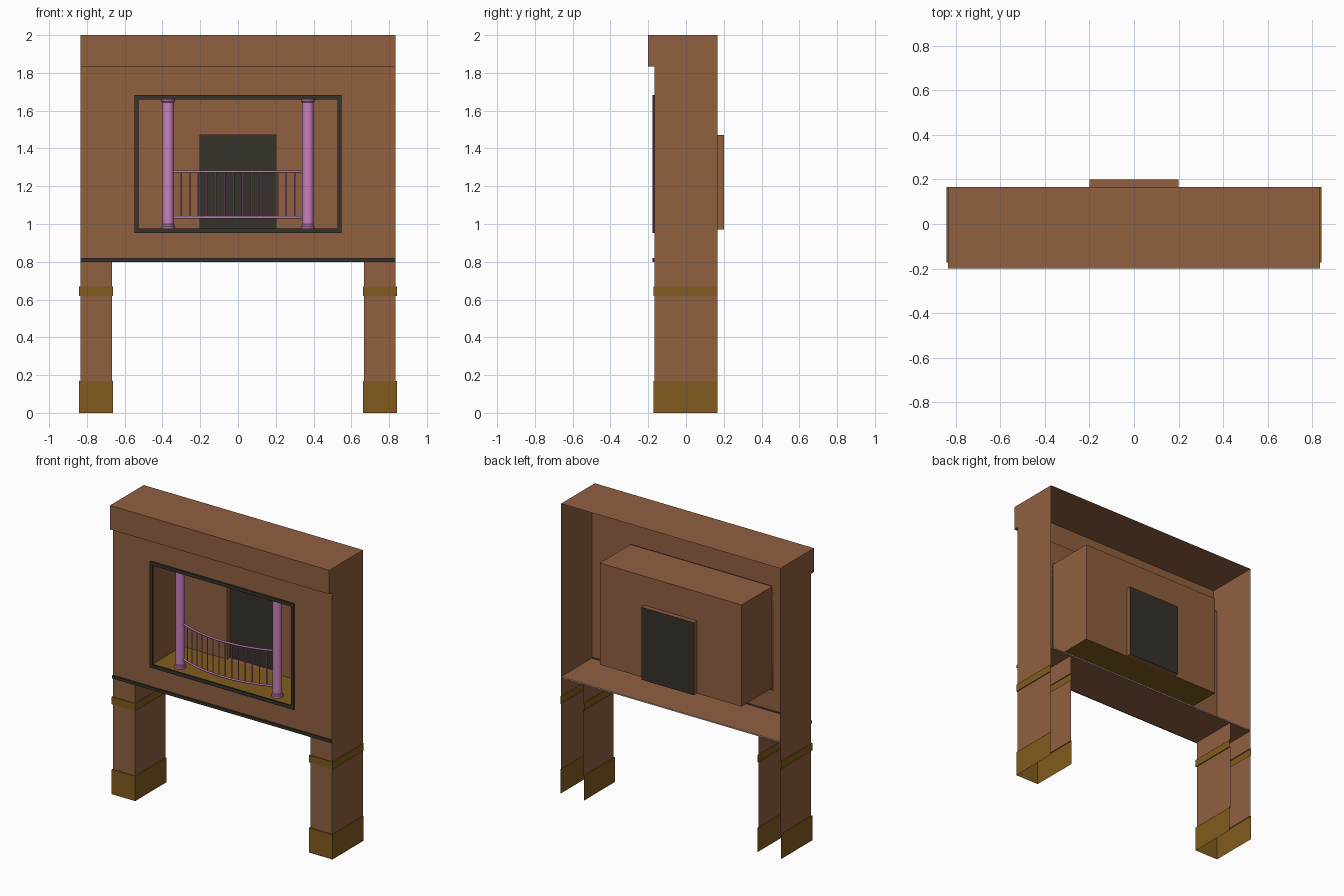
import bpy, bmesh, math

if "Cube" in bpy.data.objects:
    bpy.data.objects.remove(bpy.data.objects["Cube"])

def material(name, rgb):
    m = bpy.data.materials.new(name)
    m.diffuse_color = (*rgb, 1)
    m.use_nodes = True
    m.node_tree.nodes["Principled BSDF"].inputs["Base Color"].default_value = m.diffuse_color
    return m

BROWN = material("brown", (0.28, 0.115, 0.051))
OCHRE = material("ochre", (0.22, 0.107, 0.013))
DARK = material("dark", (0.037, 0.032, 0.023))
PURPLE = material("purple", (0.58, 0.22, 0.51))

def mesh(name, verts, faces, mats, ids=None):
    me = bpy.data.meshes.new(name)
    me.from_pydata(verts, [], faces)
    for m in mats:
        if m:
            me.materials.append(m)
    for p in me.polygons:
        p.material_index = ids[p.index] if ids else 0
    ob = bpy.data.objects.new(name, me)
    bpy.context.collection.objects.link(ob)
    return ob

SIDES = {"bottom": (0, 2, 3, 1), "top": (4, 5, 7, 6), "front": (0, 1, 5, 4),
         "back": (2, 6, 7, 3), "left": (0, 4, 6, 2), "right": (1, 3, 7, 5)}

def box(name, x, y, z, mat, sides=tuple(SIDES), inward=False):
    """Box from three ranges that keeps only the listed sides."""
    v = [(a, b, c) for c in z for b in y for a in x]
    f = [SIDES[s][::-1] if inward else SIDES[s] for s in sides]
    return mesh(name, v, f, [mat])

def border(name, y, outer, inner, mat):
    """Flat front-facing panel with a rectangular hole; rects are (half width, z0, z1)."""
    v = [(sx * w, y, z) for w, z0, z1 in (outer, inner)
         for sx, z in ((-1, z0), (1, z0), (1, z1), (-1, z1))]
    f = [(i, (i + 1) % 4, (i + 1) % 4 + 4, i + 4) for i in range(4)]
    return mesh(name, v, f, [mat])

def mirror(ob):
    ob.modifiers.new("mirror", 'MIRROR').use_axis = (True, False, False)

W, F, B = 0.835, -0.167, 0.167      # half width, wall front, open back

# outer shell, open at the back
border("front_wall", F, (W, 0.82, 1.835), (0.54, 0.96, 1.675), BROWN)
box("side_walls", (-W, W), (F, B), (0.8, 2), BROWN, ("left", "right"))
box("top_panel", (-W, W), (-0.2, B), (1.835, 2), BROWN, ("top",))
box("cornice", (-W, W), (-0.2, F), (1.835, 2), BROWN, ("front", "left", "right", "bottom"))
box("floor_slab", (-W, W), (F, B), (0.8, 0.808), BROWN, ("top", "bottom"))
box("floor_edge", (-W, W), (F, B), (0.8, 0.808), None, ("back",))
box("ledge_strip", (-W, W), (-0.177, F), (0.8, 0.82), DARK)

# window frame with thickness
frame = border("window_frame", -0.178, (0.548, 0.953, 1.683), (0.527, 0.977, 1.66), DARK)
sol = frame.modifiers.new("thickness", 'SOLIDIFY')
sol.thickness, sol.offset = 0.011, -1

# alcove behind the window
A, Z0, Z1 = 0.54, 0.97, 1.67
box("alcove_shell", (-A, A), (F, B), (Z0, Z1), BROWN, ("top", "left", "right"), True)
box("alcove_floor", (-A, A), (F, B), (Z0, Z1), OCHRE, ("bottom",), True)
D, DZ = 0.2, 1.47
mesh("alcove_back_wall",
     [(x, B, z) for x, z in ((-A, Z0), (-D, Z0), (-D, DZ), (D, DZ), (D, Z0), (A, Z0),
                             (A, Z1), (D, Z1), (-D, Z1), (-A, Z1))],
     [(0, 1, 2, 8, 9), (2, 3, 7, 8), (4, 5, 6, 7, 3)], [BROWN])

# recessed doorway
box("door_jambs", (-D, D), (B, 0.2), (Z0, DZ), BROWN, ("top", "left", "right", "bottom"), True)
box("door_panel", (-D, D), (B, 0.2), (Z0, DZ), DARK, ("back",), True)

# legs: U-shaped sheets with stepped bands
o = 0.006
rows = [(0, o), (0.17, o), (0.17, 0), (0.62, 0), (0.62, o), (0.67, o), (0.67, 0), (0.8, 0)]
verts = []
for z, e in rows:
    xi, xo, y = 0.668 - e, W + e, F - e
    verts += [(xi, B, z), (xi, y, z), (xo, y, z), (xo, B, z)]
faces, ids = [], []
for r in range(len(rows) - 1):
    for c in range(3):
        i = r * 4 + c
        faces.append((i, i + 1, i + 5, i + 4))
        ids.append(0 if r in (2, 6) else 1)
mirror(mesh("legs", verts, faces, [BROWN, OCHRE], ids))

# columns, turned from a profile
profile = [(0.037, 0.972), (0.037, 0.984), (0.033, 0.988), (0.033, 0.996), (0.03, 1.0),
           (0.03, 1.642), (0.037, 1.65), (0.037, 1.662)]
N, CX, CY = 24, 0.37, -0.1
verts = [(CX + r * math.cos(2 * math.pi * k / N), CY + r * math.sin(2 * math.pi * k / N), z)
         for r, z in profile for k in range(N)]
faces = [(r * N + k, r * N + (k + 1) % N, (r + 1) * N + (k + 1) % N, (r + 1) * N + k)
         for r in range(len(profile) - 1) for k in range(N)]
faces += [tuple(reversed(range(N))), tuple(range(len(verts) - N, len(verts)))]
cols = mesh("columns", verts, faces, [PURPLE])
bpy.context.view_layer.objects.active = cols
cols.select_set(True)
bpy.ops.object.shade_smooth_by_angle(angle=math.radians(30))
cols.select_set(False)
mirror(cols)

# bowed railing between the columns
def rods(name, paths, radius):
    cu = bpy.data.curves.new(name, 'CURVE')
    cu.dimensions = '3D'
    cu.bevel_depth, cu.bevel_resolution, cu.use_fill_caps = radius, 1, True
    for pts in paths:
        s = cu.splines.new('POLY')
        s.points.add(len(pts) - 1)
        for p, q in zip(s.points, pts):
            p.co = (*q, 1)
    cu.materials.append(PURPLE)
    bpy.context.collection.objects.link(bpy.data.objects.new(name, cu))

HALF, BOW = 0.345, 0.072
R = (HALF ** 2 + BOW ** 2) / (2 * BOW)

def bow(t):
    a = t * math.asin(HALF / R)
    return R * math.sin(a), CY - BOW + R * (1 - math.cos(a))

arc = [bow(-1 + i / 12) for i in range(25)]
rods("rails", [[(x, y, z) for x, y in arc] for z in (1.035, 1.278)], 0.007)
posts = [bow(-1 + 2 * i / 15) for i in range(1, 15)]
rods("balusters", [[(x, y, 1.035), (x, y, 1.278)] for x, y in posts], 0.004)
